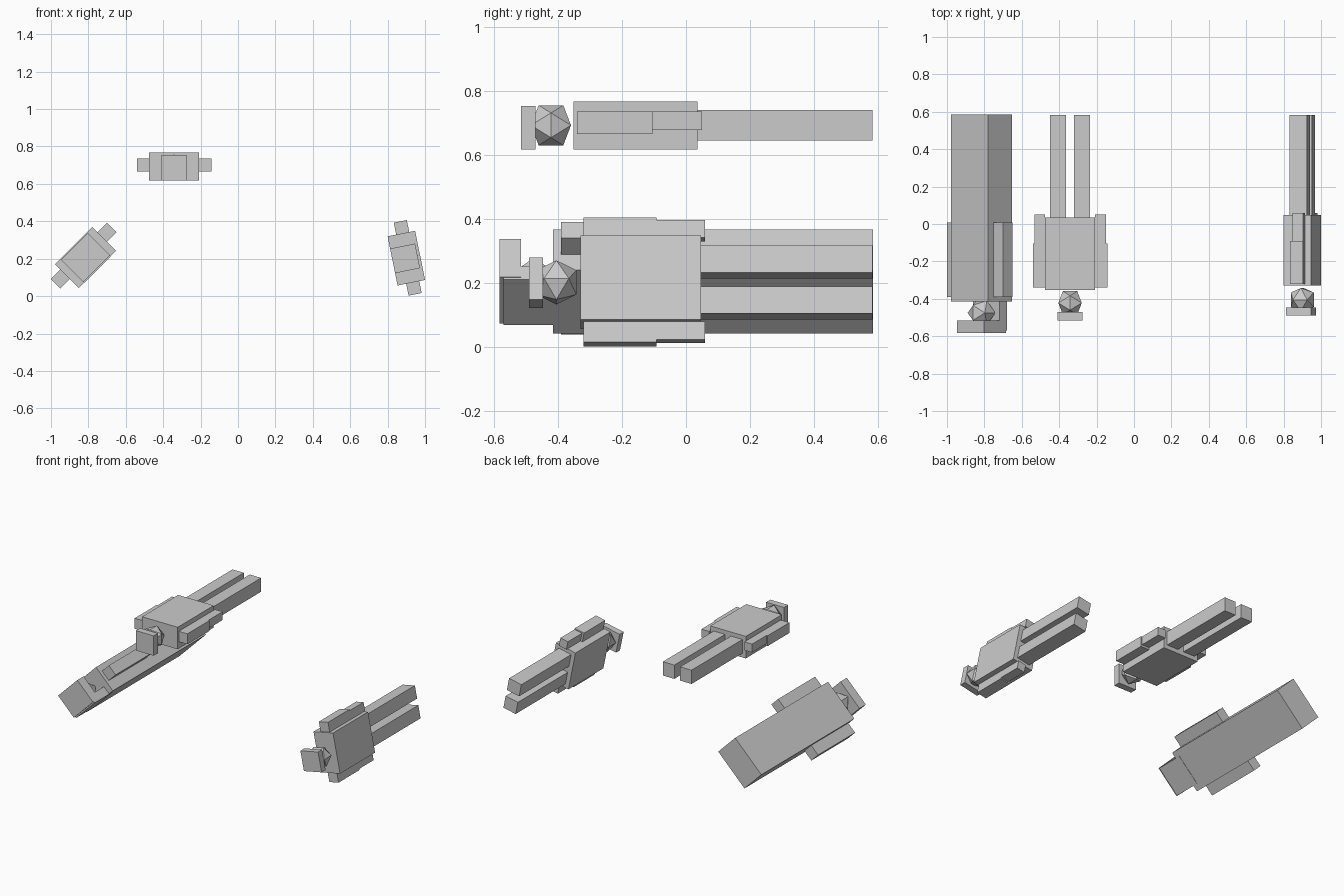
import bpy, bmesh
from mathutils import Matrix
from math import radians

if "Cube" in bpy.data.objects:
    bpy.data.objects.remove(bpy.data.objects["Cube"])


def add_object(name, bm, frame):
    bm.transform(frame)
    bmesh.ops.recalc_face_normals(bm, faces=bm.faces[:])
    mesh = bpy.data.meshes.new(name)
    bm.to_mesh(mesh)
    bm.free()
    bpy.context.collection.objects.link(bpy.data.objects.new(name, mesh))


def box(name, frame, xs, ys, zs):
    """Box from ranges in the figure's own rolled frame."""
    bm = bmesh.new()
    size = [r[1] - r[0] for r in (xs, ys, zs)]
    mid = [(r[1] + r[0]) / 2 for r in (xs, ys, zs)]
    bmesh.ops.create_cube(bm, size=1,
                          matrix=Matrix.Translation(mid) @ Matrix.Diagonal((*size, 1)))
    add_object(name, bm, frame)


def pair(name, frame, xs, ys, zs):
    """Mirrored left and right boxes."""
    box(name + "_right", frame, xs, ys, zs)
    box(name + "_left", frame, (-xs[1], -xs[0]), ys, zs)


def head(name, frame, y, a):
    """Twenty-sided head, its edges lined up with the axes."""
    b = a / 1.618
    bm = bmesh.new()
    for s in (-1, 1):
        for t in (-1, 1):
            for co in ((s * b, t * a, 0), (0, s * b, t * a), (t * a, 0, s * b)):
                bm.verts.new((co[0], co[1] + y, co[2]))
    bmesh.ops.convex_hull(bm, input=bm.verts[:])
    add_object(name, bm, frame)


def roll(x, z, degrees):
    return Matrix.Translation((x, 0, z)) @ Matrix.Rotation(radians(degrees), 4, 'Y')


# Two lying figures with separate legs: frame, shoulder y, hip y, hat y, arm ys, head y
figures = [
    ("level", roll(-0.342, 0.694, 0), -0.352, 0.036, (-0.515, -0.47), (-0.34, -0.105, 0.05), -0.422),
    ("tilted", roll(0.9, 0.203, 78.5), -0.33, 0.047, (-0.49, -0.447), (-0.32, -0.092, 0.06), -0.405),
]
for tag, f, shoulder, hip, hat, arm, head_y in figures:
    box(tag + "_torso", f, (-0.134, 0.134), (shoulder, hip), (-0.075, 0.075))
    pair(tag + "_leg", f, (0.022, 0.108), (hip, 0.583), (-0.047, 0.047))
    pair(tag + "_upper_arm", f, (0.134, 0.199), (arm[0], arm[1]), (-0.028, 0.043))
    pair(tag + "_forearm", f, (0.134, 0.191), (arm[1], arm[2]), (-0.014, 0.043))
    head(tag + "_head", f, head_y, 0.0625)
    box(tag + "_hat", f, (-0.067, 0.067), hat, (-0.075, 0.061))

# Robed figure: one long gown, hair behind the head
f = roll(-0.815, 0.206, -45)
box("robed_gown", f, (-0.14, 0.14), (-0.415, 0.585), (-0.09, 0.09))
pair("robed_arm", f, (0.14, 0.213), (-0.39, 0.008), (-0.022, 0.05))
head("robed_head", f, -0.475, 0.065)
box("robed_hair", f, (-0.1, 0.1), (-0.57, -0.38), (-0.092, -0.035))
box("robed_hat", f, (-0.102, 0.102), (-0.583, -0.515), (-0.083, 0.085))
